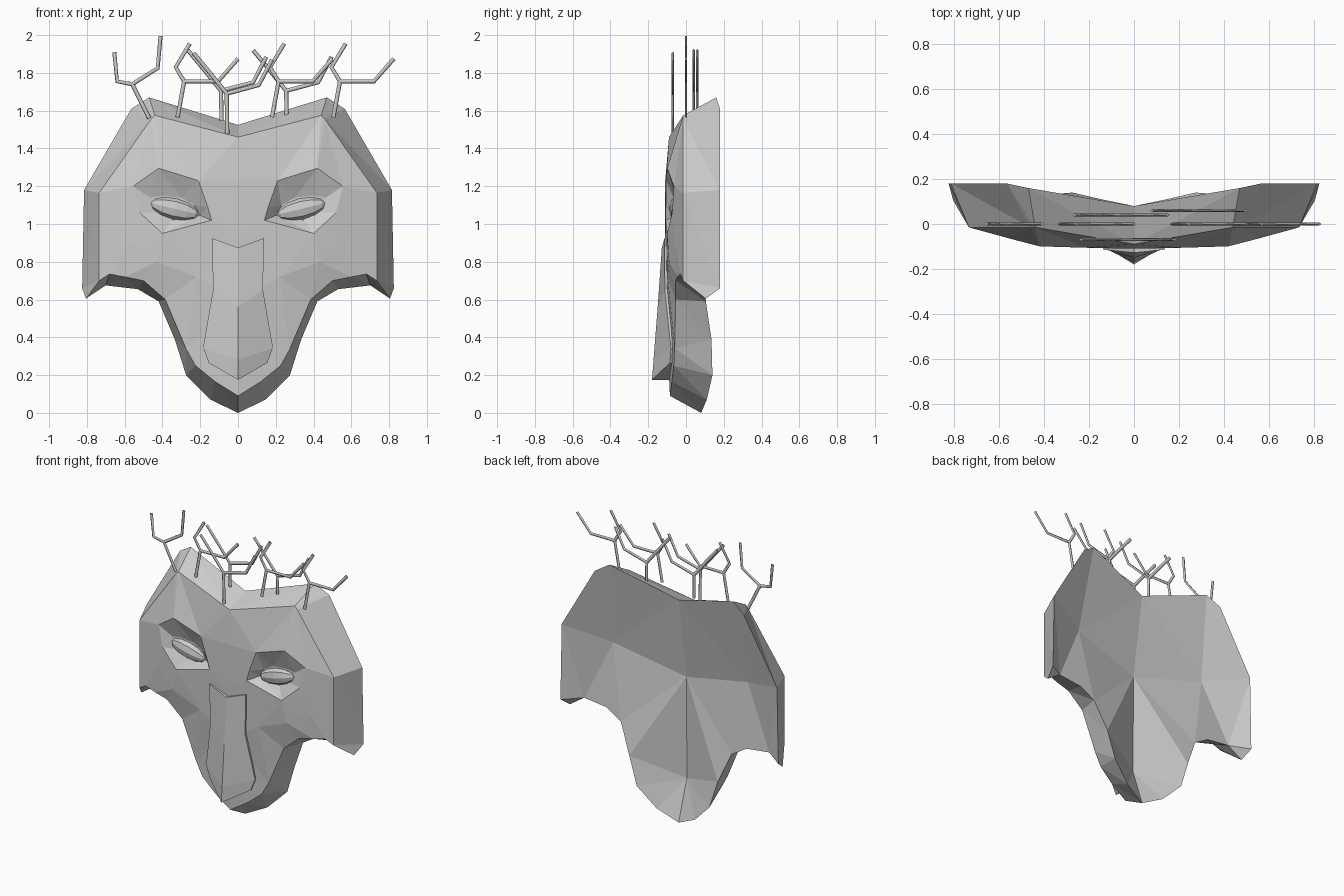
import bpy, bmesh
from mathutils import Vector, Matrix
from mathutils.geometry import delaunay_2d_cdt

if "Cube" in bpy.data.objects:
    bpy.data.objects.remove(bpy.data.objects["Cube"])


def make_object(name, verts, faces):
    mesh = bpy.data.meshes.new(name)
    mesh.from_pydata(verts, [], faces)
    ob = bpy.data.objects.new(name, mesh)
    bpy.context.collection.objects.link(ob)
    mod = ob.modifiers.new("mirror", 'MIRROR')
    mod.use_clip = True
    return ob


def loop_edges(ids):
    return [(a, b) for a, b in zip(ids, ids[1:] + ids[:1])]


def fill(points, edges):
    """Triangles over the x-z outline, as indices into points."""
    res = delaunay_2d_cdt([Vector((p[0], p[2])) for p in points], edges, [], 1, 1e-5)
    return [[res[3][i][0] for i in f] for f in res[2]]


def face_depth(x):
    """Curved front of the mask across its width."""
    return -.112 + .03 * x + max(0, x - .42) * .23


# Rims of the half mask, from top centre round the side to the chin
front_rim = [(0, -.09, 1.46), (.44, -.015, 1.575), (.46, -.015, 1.555),
             (.735, -.015, 1.165), (.735, -.015, .70), (.68, -.03, .735),
             (.60, -.045, .72), (.50, -.055, .70), (.385, -.055, .60),
             (.275, -.06, .34), (.225, -.065, .25), (.12, -.075, .165), (0, -.085, .09)]
back_rim = [(0, .08, 1.525), (.47, .16, 1.67), (.565, .18, 1.61),
            (.815, .18, 1.18), (.825, .18, .66), (.805, .105, .605),
            (.70, .10, .675), (.53, .10, .655), (.42, .105, .59), (.335, .135, .39),
            (.275, .14, .20), (.145, .11, .07), (0, .08, 0)]
n = len(front_rim)

# Front face with recessed eye sockets
socket = [(.42, 1.295), (.555, 1.20), (.52, 1.06), (.40, .95),
          (.14, 1.02), (.16, 1.09), (.21, 1.23)]
lid = [(.40, 1.15), (.465, 1.14), (.42, 1.06), (.35, 1.02),
       (.20, 1.045), (.23, 1.10), (.30, 1.14)]
front = front_rim + [(0, -.095, .30), (0, -.105, .60), (0, -.11, .93), (0, -.11, 1.23)]
edges = loop_edges(list(range(len(front))))
k = len(front)
front += [(x, face_depth(x), z) for x, z in socket]
edges += loop_edges(list(range(k, k + 7)))
edges += loop_edges(list(range(k + 7, k + 14)))
edges += [(k + i, k + 7 + i) for i in range(7)]
front += [(x, -.05, z) for x, z in lid]
front += [(.43, -.09, .80), (.22, -.098, .72), (.57, -.06, .90)]
faces = fill(front, edges)

# Back face, hollowed toward the middle
back = back_rim + [(0, -.01, .27), (0, -.005, .965), (.51, .06, 1.09)]
m = len(front)
edges = loop_edges(list(range(n + 2))) + [(n + 1, n + 2), (n + 2, 3)]
faces += [[m + i for i in reversed(f)] for f in fill(back, edges)]

# Rim wall
for i in range(n - 1):
    faces += [(i, m + i + 1, m + i), (i, i + 1, m + i + 1)]
make_object("mask_shell", front + back, faces)

# Nose: lofted wedge rows (half width, side y, side z, ridge y, ridge z)
rows = [(.137, -.114, .925, -.128, .875), (.132, -.112, .65, -.15, .56),
        (.185, -.08, .345, -.172, .28), (.155, -.085, .265, -.18, .175)]
verts, faces = [], []
for w, ys, zs, yr, zr in rows:
    verts += [(0, yr, zr), (w, ys, zs), (w, -.06, zs), (0, -.06, zr)]
for r in range(len(rows) - 1):
    a = 4 * r
    faces += [(a + j, a + 4 + j, a + 5 + j, a + 1 + j) for j in range(2)]
faces += [(0, 1, 2, 3), (15, 14, 13, 12)]
make_object("nose", verts, faces)

# Eyes: faceted lenses pointed along the eye line
bm = bmesh.new()
place = (Matrix.Translation((.335, -.055, 1.08)) @ Matrix.Rotation(-.24, 4, 'Y')
         @ Matrix.Diagonal((.13, .035, .055, 1)) @ Matrix.Rotation(1.5708, 4, 'Y'))
bmesh.ops.create_uvsphere(bm, u_segments=8, v_segments=6, radius=1, matrix=place)
eye = make_object("eyes", [], [])
bm.to_mesh(eye.data)
bm.free()


# Twigs: forked flat rods along the crown
def twig(name, y, base, fork, left, right):
    curve = bpy.data.curves.new(name, 'CURVE')
    curve.dimensions = '3D'
    curve.bevel_depth = .011
    curve.bevel_resolution = 0
    curve.use_fill_caps = True
    for path in ([base, fork], [fork] + left, [fork] + right):
        sp = curve.splines.new('POLY')
        sp.points.add(len(path) - 1)
        for p, (x, z) in zip(sp.points, path):
            p.co = (x, 0, z, 1)
    ob = bpy.data.objects.new(name, curve)
    ob.location.y = y
    ob.scale.y = .6
    bpy.context.collection.objects.link(ob)


twig("twig_end", 0, (-.47, 1.56), (-.56, 1.74),
     [(-.64, 1.755), (-.655, 1.91)], [(-.425, 1.825), (-.41, 1.995)])
for i, (x, z) in enumerate([(-.285, 1.755), (.215, 1.755), (.54, 1.755)]):
    twig(f"twig_tall_{i}", 0, (x - .035, z - .19), (x, z),
         [(x - .045, z + .075), (x + .03, z + .2)],
         [(x + .18, z), (x + .285, z + .12)])
for i, (x, z, y) in enumerate([(-.06, 1.69, -.07), (-.09, 1.705, .04), (.255, 1.705, .06)]):
    twig(f"twig_low_{i}", y, (x + .003, z - .16 - (.05 if i == 0 else 0)), (x, z),
         [(x - .08, z + .1), (x - .175, z + .215)],
         [(x + .17, z + .045), (x + .24, z + .18)])
